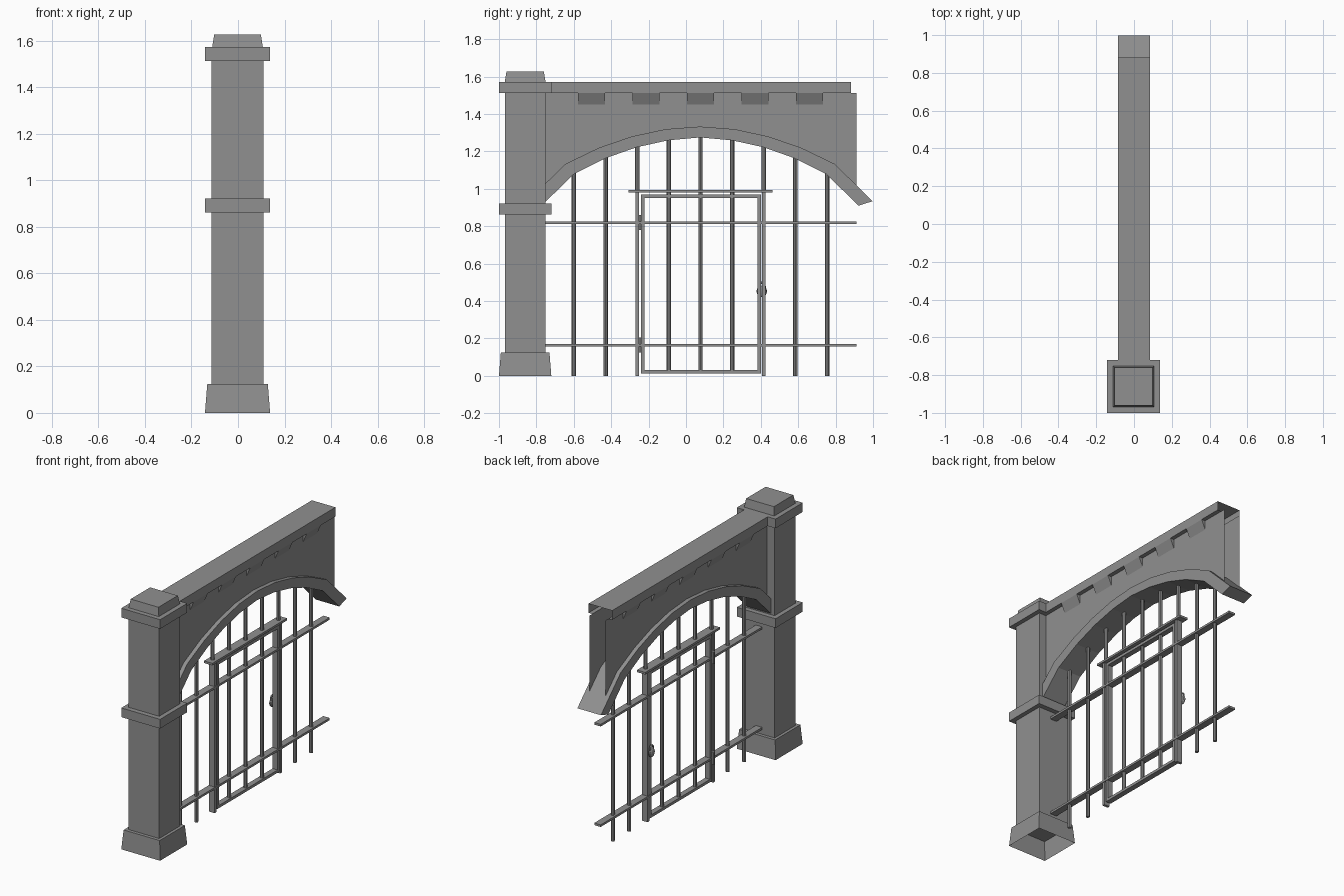
import bpy, bmesh, math
from mathutils import Matrix

cube = bpy.data.objects.get("Cube")
if cube:
    bpy.data.objects.remove(cube, do_unlink=True)

GREY = (0.28, 0.28, 0.28, 1)
mat = bpy.data.materials.new("stone grey")
mat.use_nodes = True
mat.diffuse_color = GREY
mat.node_tree.nodes["Principled BSDF"].inputs["Base Color"].default_value = GREY


def finish(name, bm):
    me = bpy.data.meshes.new(name)
    bm.to_mesh(me)
    bm.free()
    me.materials.append(mat)
    ob = bpy.data.objects.new(name, me)
    bpy.context.collection.objects.link(ob)
    return ob


def block(name, cx, cy, z0, z1, hx, hy, inset=0.0, bottom=True):
    """Box whose top may be smaller by inset on each side."""
    bm = bmesh.new()
    rings = []
    for z, i in ((z0, 0), (z1, inset)):
        rings.append([bm.verts.new((cx + sx * (hx - i), cy + sy * (hy - i), z))
                      for sx, sy in ((-1, -1), (1, -1), (1, 1), (-1, 1))])
    lo, hi = rings
    for k in range(4):
        n = (k + 1) % 4
        bm.faces.new((lo[k], lo[n], hi[n], hi[k]))
    bm.faces.new(hi)
    if bottom:
        bm.faces.new(lo[::-1])
    return finish(name, bm)


def rod(name, x, y, z0, z1, r, sides=8):
    bm = bmesh.new()
    bmesh.ops.create_cone(bm, cap_ends=True, segments=sides, radius1=r, radius2=r,
                          depth=z1 - z0, matrix=Matrix.Translation((x, y, (z0 + z1) / 2)))
    return finish(name, bm)


# Pillar
PX, PY = -0.002, -0.86
block("pillar_base", PX, PY, 0, 0.125, 0.14, 0.14, 0.01, bottom=False)
block("pillar_shaft", PX, PY, 0.125, 1.512, 0.111, 0.108)
block("pillar_band", PX, PY, 0.862, 0.922, 0.14, 0.14)
block("pillar_cap", PX, PY, 1.512, 1.572, 0.14, 0.14)
block("pillar_top", PX, PY, 1.572, 1.627, 0.109, 0.109, 0.009)

# Arch curves, half of each from the crown outward
MID = 0.075
inner_half = [(0, 1.275), (0.173, 1.259), (0.34, 1.222), (0.507, 1.163), (0.677, 1.077), (0.847, 0.91)]
outer_half = [(0, 1.333), (0.185, 1.319), (0.365, 1.28), (0.54, 1.22), (0.72, 1.133), (0.923, 0.934)]


def full(half):
    return [(MID - d, z) for d, z in half[:0:-1]] + [(MID + d, z) for d, z in half]


inner, outer = full(inner_half), full(outer_half)


def height(curve, y):
    for (a, za), (b, zb) in zip(curve, curve[1:]):
        if a <= y <= b:
            return za + (zb - za) * (y - a) / (b - a)
    return curve[-1][1]


# Arch ring
bm = bmesh.new()
sections = [[bm.verts.new((x, y, z)) for x, (y, z) in
             ((-0.085, i), (0.085, i), (0.085, o), (-0.085, o))] for i, o in zip(inner, outer)]
for a, b in zip(sections, sections[1:]):
    for k in range(4):
        bm.faces.new((a[k], a[(k + 1) % 4], b[(k + 1) % 4], b[k]))
bm.faces.new(sections[0])
bm.faces.new(sections[-1][::-1])
bmesh.ops.recalc_face_normals(bm, faces=bm.faces)
finish("arch_ring", bm)

# Two thin wall faces above the arch, hollow between
Y0, Y1, WALL, BEAM, ZW, ZB = -0.755, 0.912, 0.058, 0.085, 1.512, 1.572
ys = [Y0] + [y for y, z in outer if Y0 < y < Y1] + [Y1]
bm = bmesh.new()
for side in (-1, 1):
    cols = [(bm.verts.new((side * WALL, y, height(outer, y) - 0.01)),
             bm.verts.new((side * WALL, y, ZW))) for y in ys]
    for a, b in zip(cols, cols[1:]):
        quad = (a[0], b[0], b[1], a[1])
        bm.faces.new(quad if side > 0 else quad[::-1])
finish("arch_wall", bm)

# Coping channel, open underneath and at its ends
bm = bmesh.new()
profile = [(WALL, ZW), (BEAM, ZW), (BEAM, ZB), (-BEAM, ZB), (-BEAM, ZW), (-WALL, ZW)]
ends = [[bm.verts.new((x, y, z)) for x, z in profile] for y in (Y0, 0.882)]
for k in range(len(profile) - 1):
    bm.faces.new((ends[0][k], ends[0][k + 1], ends[1][k + 1], ends[1][k]))
bmesh.ops.reverse_faces(bm, faces=bm.faces)
bm.normal_update()
top = max(bm.faces, key=lambda f: f.calc_center_median().z)
if top.normal.z < 0:
    bmesh.ops.reverse_faces(bm, faces=bm.faces)
finish("coping", bm)

# Wedge corbels under the coping, both sides
for n in range(5):
    yc = MID + 0.0025 + (n - 2) * 0.2912
    for side, label in ((1, "left"), (-1, "right")):
        bm = bmesh.new()
        tri = [[bm.verts.new((side * x, y, z)) for x, z in
                ((WALL, ZW), (BEAM, ZW), (WALL, 1.452))] for y in (yc - 0.072, yc + 0.072)]
        bm.faces.new(tri[0])
        bm.faces.new(tri[1][::-1])
        for k in range(3):
            m = (k + 1) % 3
            bm.faces.new((tri[0][k], tri[0][m], tri[1][m], tri[1][k]))
        bmesh.ops.recalc_face_normals(bm, faces=bm.faces)
        finish(f"corbel_{label}_{n + 1}", bm)

# Upright bars reaching the arch; the gate posts stand below two of them
for n in range(9):
    y = 0.0775 + (n - 4) * 0.1692
    z1 = height(inner, y) + 0.02
    z0 = 0.02 if n in (3, 4, 5) else 0.98 if n in (2, 6) else 0.0
    rod(f"bar_{n + 1}", 0, y, z0, z1, 0.012)
    if n in (2, 6):
        block(f"gate_post_{n + 1}", 0, y, 0, 0.98, 0.02, 0.009)

# Flat rails and lintel
for name, z in (("lower_rail", 0.163), ("upper_rail", 0.818)):
    block(name, 0, (Y0 + Y1) / 2, z - 0.007, z + 0.007, 0.023, (Y1 - Y0) / 2)
block("gate_lintel", 0, 0.0775, 0.98, 0.994, 0.03, 0.385)

# Gate frame
for name, y in (("hinge_stile", -0.231), ("latch_stile", 0.391)):
    block(name, 0, y, 0.014, 0.97, 0.018, 0.009)
for name, z in (("gate_bottom", 0.014), ("gate_top", 0.952)):
    block(name, 0, 0.08, z, z + 0.018, 0.018, 0.302)

# Hinges
for name, z in (("lower_hinge", 0.165), ("upper_hinge", 0.82)):
    rod(name, -0.024, -0.246, z - 0.04, z + 0.04, 0.011)

# Padlock: rounded body with a shackle
bm = bmesh.new()
bmesh.ops.create_uvsphere(bm, u_segments=12, v_segments=8, radius=1, matrix=
                          Matrix.Translation((-0.035, 0.405, 0.452)) @ Matrix.Diagonal((0.014, 0.028, 0.03, 1)))
finish("padlock_body", bm)
bm = bmesh.new()
N, M = 16, 6
grid = []
for i in range(N):
    a = 2 * math.pi * i / N
    ring = []
    for j in range(M):
        b = 2 * math.pi * j / M
        r = 1 + 0.25 * math.cos(b)
        ring.append(bm.verts.new((-0.035 + 0.006 * math.sin(b),
                                  0.405 + 0.018 * r * math.cos(a), 0.473 + 0.025 * r * math.sin(a))))
    grid.append(ring)
for i in range(N):
    for j in range(M):
        p, q = grid[i], grid[(i + 1) % N]
        bm.faces.new((p[j], q[j], q[(j + 1) % M], p[(j + 1) % M]))
bmesh.ops.recalc_face_normals(bm, faces=bm.faces)
finish("padlock_shackle", bm)
